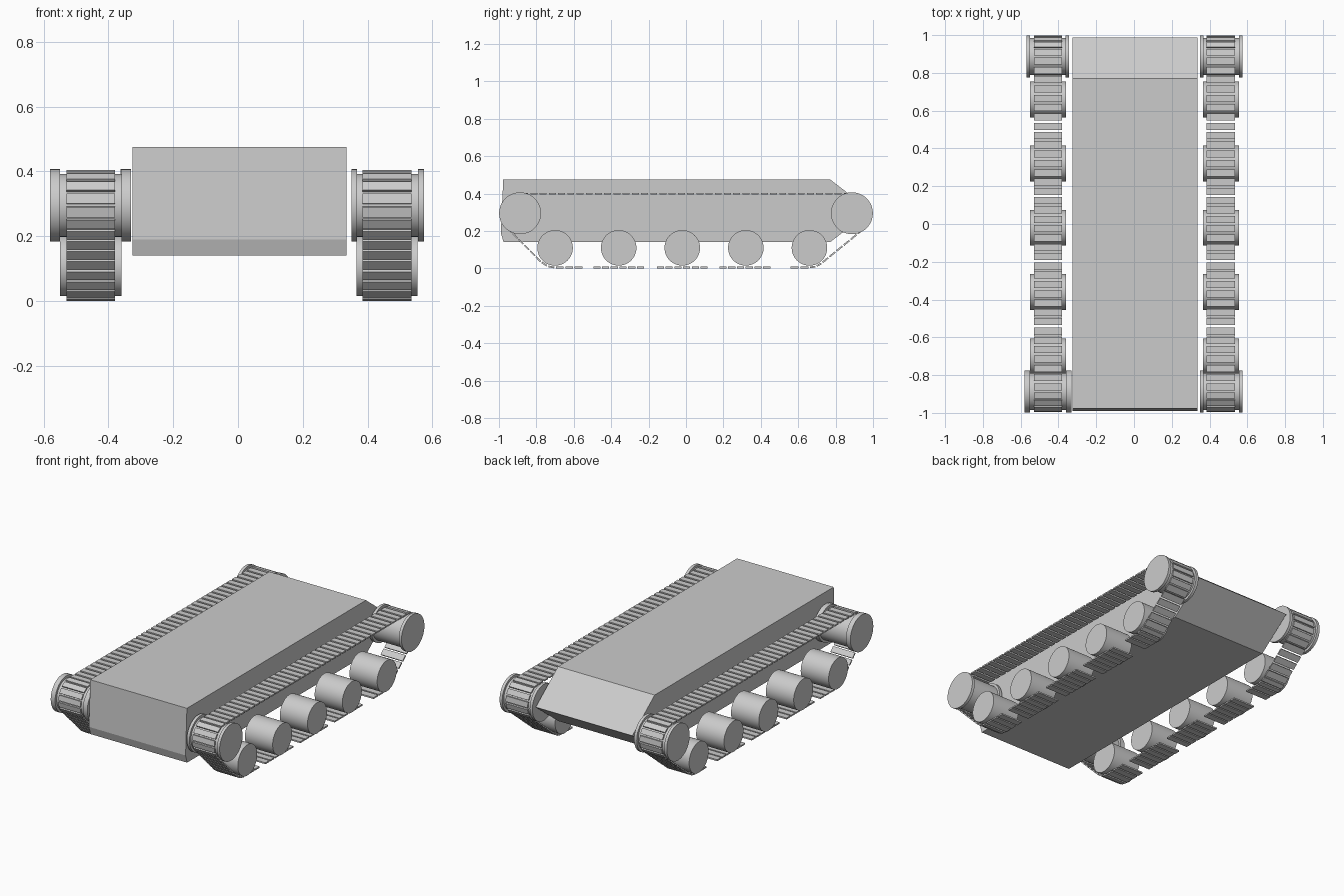
import bpy, bmesh, math
from mathutils import Matrix, Vector

if "Cube" in bpy.data.objects:
    bpy.data.objects.remove(bpy.data.objects["Cube"])

grey = bpy.data.materials.new("plain grey")
grey.diffuse_color = (0.6, 0.6, 0.6, 1)
grey.use_nodes = True
grey.node_tree.nodes["Principled BSDF"].inputs["Base Color"].default_value = grey.diffuse_color


def finish(name, bm, smooth=False):
    bmesh.ops.recalc_face_normals(bm, faces=bm.faces)
    me = bpy.data.meshes.new(name)
    bm.to_mesh(me)
    bm.free()
    ob = bpy.data.objects.new(name, me)
    bpy.context.collection.objects.link(ob)
    me.materials.append(grey)
    if smooth:
        bpy.ops.object.select_all(action='DESELECT')
        ob.select_set(True)
        bpy.context.view_layer.objects.active = ob
        bpy.ops.object.shade_smooth_by_angle(angle=math.radians(30))
    return ob


def wheel(name, y, z, profile, sides=48):
    """Lathe of (x, radius) points around an axle along x, capped at both ends."""
    bm = bmesh.new()
    rings = []
    for x, r in profile:
        rings.append([bm.verts.new((x, y + r * math.cos(2 * math.pi * i / sides),
                                    z + r * math.sin(2 * math.pi * i / sides)))
                      for i in range(sides)])
    for a, b in zip(rings, rings[1:]):
        for i in range(sides):
            j = (i + 1) % sides
            bm.faces.new((a[i], a[j], b[j], b[i]))
    bm.faces.new(rings[0])
    bm.faces.new(rings[-1])
    return finish(name, bm, True)


def flanged(x0, x1, f):
    R, r = 0.112, 0.097
    return [(x0, R), (x0 + f, R), (x0 + f, r), (x1 - f, r), (x1 - f, R), (x1, R)]


def plate(bm, x, y, z, angle, length):
    m = (Matrix.Translation((x, y, z)) @ Matrix.Rotation(angle, 4, 'X')
         @ Matrix.Diagonal((0.15, length, 0.009, 1)))
    bmesh.ops.create_cube(bm, size=1, matrix=m)


def run(bm, x, a, b, n, fill=0.75):
    """Row of track plates along a straight line in y, z."""
    a, b = Vector(a), Vector(b)
    d = b - a
    for i in range(n):
        p = a + d * (i + 0.5) / n
        plate(bm, x, p.x, p.y, math.atan2(d.y, d.x), d.length / n * fill)


def wrap(bm, x, c, r, a0, a1, n, fill=0.78):
    """Row of track plates around a wheel, angles in degrees."""
    step = math.radians(a1 - a0) / n
    for i in range(n):
        t = math.radians(a0) + step * (i + 0.5)
        plate(bm, x, c[0] + r * math.cos(t), c[1] + r * math.sin(t),
              t + math.pi / 2, abs(step) * r * fill)


# hull: side profile extruded across the width
profile = [(-0.977, 0.476), (0.77, 0.476), (0.988, 0.308), (0.77, 0.14),
           (-0.975, 0.14), (-0.99, 0.19)]
bm = bmesh.new()
face = bm.faces.new([bm.verts.new((-0.325, y, z)) for y, z in profile])
ext = bmesh.ops.extrude_face_region(bm, geom=[face])
bmesh.ops.translate(bm, vec=(0.66, 0, 0),
                    verts=[v for v in ext["geom"] if isinstance(v, bmesh.types.BMVert)])
if not face.is_valid or len([f for f in bm.faces if len(f.verts) == 6]) < 2:
    bm.faces.new([v for v in bm.verts if v.co.x < 0])
finish("hull", bm)

front, rear = (-0.887, 0.295), (0.887, 0.295)
road_y = [-0.70, -0.36, -0.02, 0.32, 0.66]

# per side: road wheel span, front drum span and flange, rear drum span, track centre
sides = {"left": ((-0.55, -0.36), (-0.58, -0.33, 0.03), (-0.568, -0.345, 0.018), -0.455),
         "right": ((0.366, 0.555), (0.35, 0.574, 0.018), (0.35, 0.574, 0.018), 0.46)}

for side, (road, fd, rd, tx) in sides.items():
    # drums and road wheels
    wheel(side + "_front_drum", *front, flanged(*fd))
    wheel(side + "_rear_drum", *rear, flanged(*rd))
    for i, y in enumerate(road_y):
        wheel(f"{side}_road_wheel_{i + 1}", y, 0.11, [(road[0], 0.095), (road[1], 0.095)])

    # track plates
    bm = bmesh.new()
    run(bm, tx, (-0.887, 0.399), (0.887, 0.399), 36)
    wrap(bm, tx, front, 0.104, 90, 225, 6)
    run(bm, tx, (-0.96, 0.221), (-0.774, 0.034), 6, 0.8)
    wrap(bm, tx, (-0.70, 0.11), 0.104, 225, 270, 2)
    run(bm, tx, (-0.70, 0.005), (-0.55, 0.005), 3, 0.82)
    for a in (-0.50, -0.16, 0.175):
        run(bm, tx, (a, 0.005), (a + 0.28, 0.005), 6, 0.82)
    run(bm, tx, (0.553, 0.005), (0.66, 0.005), 2, 0.82)
    wrap(bm, tx, (0.66, 0.11), 0.104, 270, 309, 2)
    run(bm, tx, (0.726, 0.029), (0.953, 0.214), 6, 0.8)
    wrap(bm, tx, rear, 0.104, 309, 450, 6)
    finish(side + "_track", bm)
